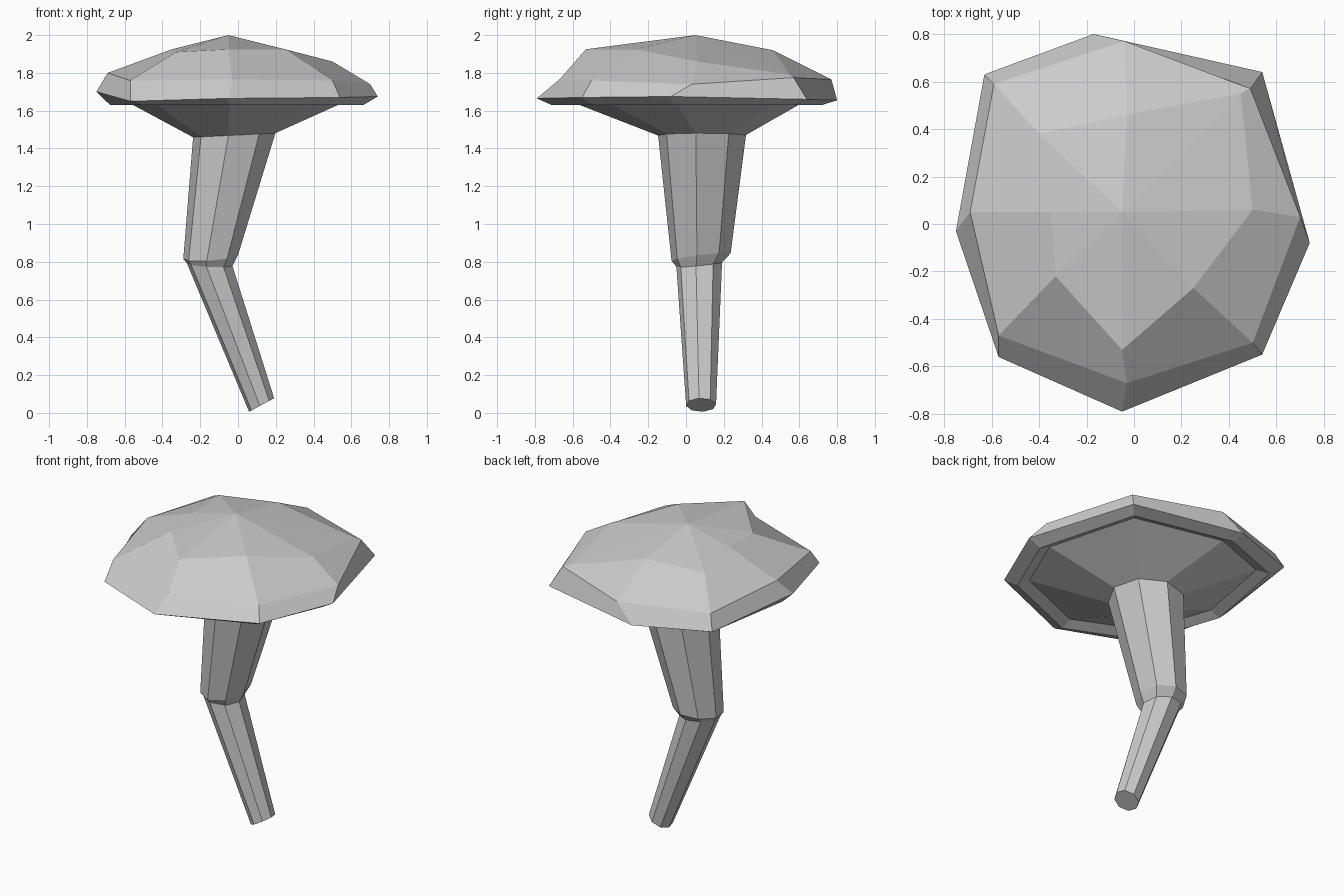
import bpy
import bmesh
from math import cos, sin, tau
from mathutils import Vector

default_cube = bpy.data.objects.get("Cube")
if default_cube:
    bpy.data.objects.remove(default_cube, do_unlink=True)

SIDES = 8

grey = bpy.data.materials.new("plain_grey")
grey.use_nodes = True
colour = (0.6, 0.6, 0.6, 1)
grey.diffuse_color = colour
grey.node_tree.nodes["Principled BSDF"].inputs["Base Color"].default_value = colour


def oval(centre, radius_x, radius_y, tilt_x=0.0, tilt_y=0.0, turn=-0.14):
    """Eight-sided ring, counter-clockwise from +x, on a tilted plane."""
    points = []
    for i in range(SIDES):
        angle = turn + tau * i / SIDES
        dx, dy = radius_x * cos(angle), radius_y * sin(angle)
        points.append(Vector(centre) + Vector((dx, dy, dx * tilt_x + dy * tilt_y)))
    return points


def scaled(ring, factor, z):
    """Copy of a ring shrunk towards the cap centre at one height."""
    return [Vector((p[0] * factor - 0.02 * (1 - factor), p[1] * factor, z)) for p in ring]


def loft(name, rings, start_tip=None, cap_end=False):
    """Bridge rings into a flat-faced skin, with an optional tip and end face."""
    bm = bmesh.new()
    loops = [[bm.verts.new(p) for p in ring] for ring in rings]
    for upper, lower in zip(loops, loops[1:]):
        for i in range(SIDES):
            j = (i + 1) % SIDES
            bm.faces.new((upper[i], lower[i], lower[j], upper[j]))
    if start_tip:
        tip = bm.verts.new(start_tip)
        for i in range(SIDES):
            bm.faces.new((tip, loops[0][i], loops[0][(i + 1) % SIDES]))
    if cap_end:
        bm.faces.new(loops[-1][::-1])
    mesh = bpy.data.meshes.new(name)
    bm.to_mesh(mesh)
    bm.free()
    mesh.materials.append(grey)
    part = bpy.data.objects.new(name, mesh)
    bpy.context.collection.objects.link(part)
    return part


# Irregular cap rings, counter-clockwise from +x
crown = [(0.5, 0.06, 1.86), (0.45, 0.55, 1.79), (-0.03, 0.46, 1.92), (-0.4, 0.38, 1.9),
         (-0.35, 0.05, 1.925), (-0.33, -0.22, 1.91), (-0.05, -0.53, 1.925), (0.25, -0.27, 1.925)]
shoulder = [(0.7, 0.03, 1.74), (0.49, 0.57, 1.775), (-0.04, 0.77, 1.765), (-0.59, 0.59, 1.765),
            (-0.69, 0.05, 1.8), (-0.57, -0.47, 1.76), (-0.03, -0.67, 1.765), (0.5, -0.5, 1.76)]
rim = [(0.74, -0.08, 1.675), (0.54, 0.64, 1.66), (-0.17, 0.8, 1.655), (-0.63, 0.63, 1.67),
       (-0.75, -0.03, 1.7), (-0.57, -0.56, 1.65), (-0.05, -0.79, 1.665), (0.54, -0.55, 1.67)]

# Cap with a lip, a shallow recess and a cone down to the stem
neck = oval((-0.02, 0.085, 1.47), 0.22, 0.235, tilt_x=0.05)
loft("cap", [crown, shoulder, rim, scaled(rim, 0.9, 1.63), scaled(rim, 0.81, 1.66), neck],
     start_tip=(-0.05, 0.05, 2))

# Bent stem with a stepped knee and a slanted foot
knee_top = oval((-0.145, 0.08, 0.825), 0.146, 0.158, tilt_x=0.08, tilt_y=0.12)
knee_base = oval((-0.15, 0.07, 0.785), 0.122, 0.122, tilt_x=-0.05, tilt_y=0.1)
foot = oval((0.125, 0.08, 0.042), 0.067, 0.08, tilt_x=0.54)
loft("stem", [neck, knee_top, knee_base, foot], cap_end=True)
